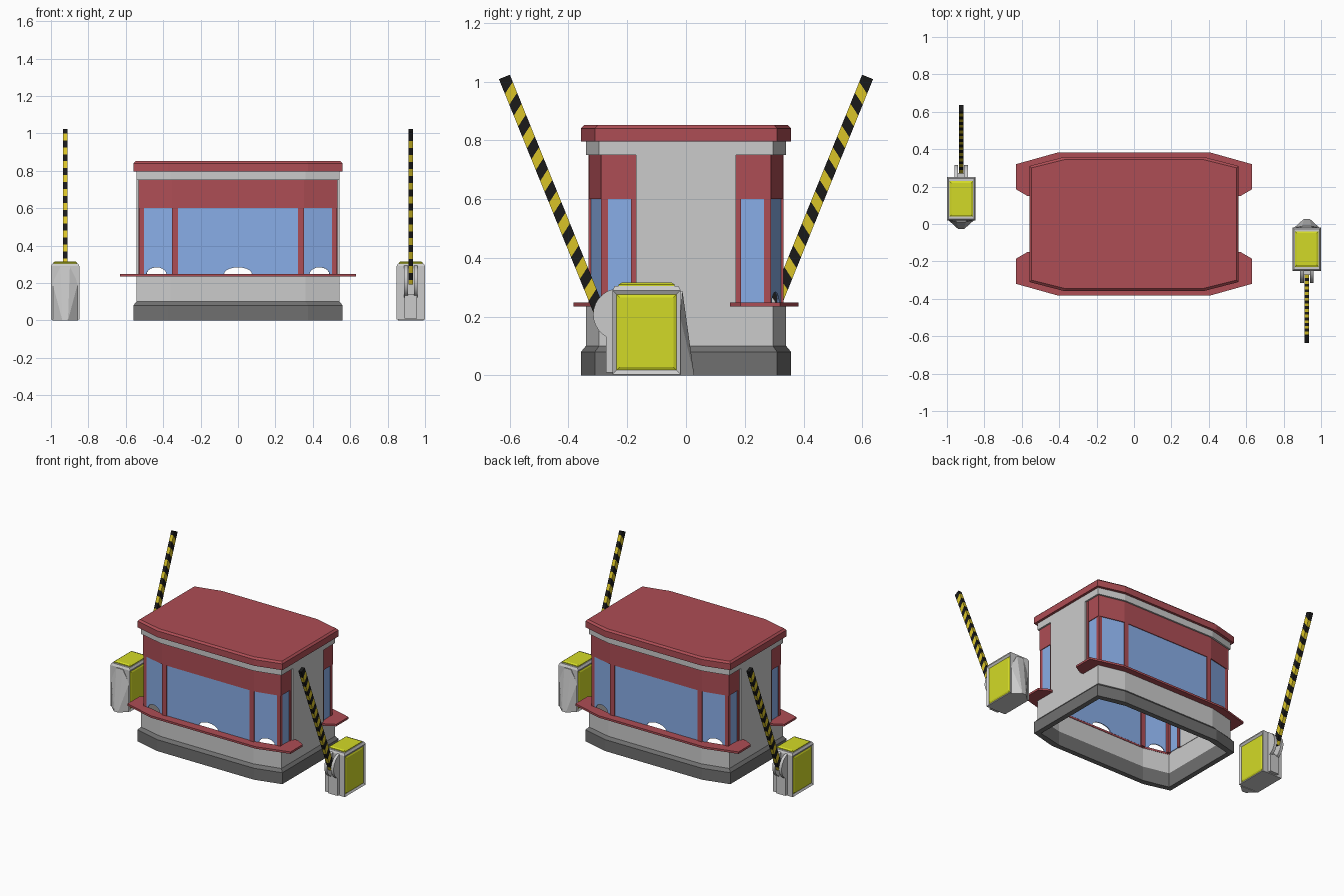
import bpy, bmesh
from math import sin, cos, pi
from mathutils import Vector as V

if "Cube" in bpy.data.objects:
    bpy.data.objects.remove(bpy.data.objects["Cube"])


def material(name, rgb):
    m = bpy.data.materials.new(name)
    m.diffuse_color = (*rgb, 1)
    m.use_nodes = True
    m.node_tree.nodes["Principled BSDF"].inputs["Base Color"].default_value = m.diffuse_color
    return m


RED = material("red", (0.42, 0.075, 0.09))
BLUE = material("blue", (0.25, 0.42, 0.8))
DARK = material("dark_grey", (0.16, 0.16, 0.16))
YELLOW = material("panel_yellow", (0.65, 0.7, 0.02))
STRIPE = material("stripe_yellow", (0.7, 0.55, 0.02))
BLACK = material("black", (0.01, 0.01, 0.01))


def finish(name, bm, *mats):
    bmesh.ops.recalc_face_normals(bm, faces=bm.faces)
    me = bpy.data.meshes.new(name)
    bm.to_mesh(me)
    bm.free()
    for m in mats:
        if m:
            me.materials.append(m)
    ob = bpy.data.objects.new(name, me)
    bpy.context.collection.objects.link(ob)
    return ob


def turned_copy(ob, name):
    # same part turned half way round the vertical axis
    c = ob.copy()
    c.name = name
    c.rotation_euler.z = pi
    bpy.context.collection.objects.link(c)


def loft(bm, loops, wrap):
    rows = [[bm.verts.new(p) for p in lp] for lp in loops]
    n = len(rows[0])
    pairs = list(zip(rows, rows[1:]))
    if wrap:
        pairs.append((rows[-1], rows[0]))
    for a, b in pairs:
        for i in range(n):
            j = (i + 1) % n
            bm.faces.new((a[i], a[j], b[j], b[i]))
    if not wrap:
        bm.faces.new(rows[0])
        bm.faces.new(rows[-1])
    return rows


def prism(name, pts, vec, mat=None):
    bm = bmesh.new()
    loft(bm, [pts, [V(p) + V(vec) for p in pts]], False)
    return finish(name, bm, mat)


def box(name, lo, hi, mat=None):
    pts = [(lo[0], lo[1], lo[2]), (hi[0], lo[1], lo[2]), (hi[0], hi[1], lo[2]), (lo[0], hi[1], lo[2])]
    return prism(name, pts, (0, 0, hi[2] - lo[2]), mat)


def corners(d):
    # the two corners of one quarter of the booth plan, moved out by d
    return (0.56 + d, 0.31 + 0.8 * d), (0.375 + 0.9 * d, 0.358 + d)


def plan(d, z):
    a, b = corners(d)
    q = [a, b]
    return ([V((x, y, z)) for x, y in q] + [V((-x, y, z)) for x, y in q[::-1]]
            + [V((-x, -y, z)) for x, y in q] + [V((x, -y, z)) for x, y in q[::-1]])


def ring(name, profile, mat=None, wrap=True):
    bm = bmesh.new()
    loft(bm, [plan(d, z) for d, z in profile], wrap)
    return finish(name, bm, mat)


# booth shell
ring("plinth", [(0, 0), (0, 0.08), (-0.017, 0.1), (-0.035, 0.1), (-0.035, 0)], DARK)
ring("lower_wall", [(-0.017, 0.1), (-0.017, 0.245), (-0.035, 0.245), (-0.035, 0.1)])
ring("header", [(-0.017, 0.75), (-0.017, 0.8), (-0.04, 0.8), (-0.04, 0.75)])
ring("roof", [(0, 0.796), (0, 0.84), (-0.012, 0.852)], RED, False)
turned_copy(box("side_wall_right", (0.522, -0.17, 0.24), (0.543, 0.17, 0.755)), "side_wall_left")


def u_strip(d, end):
    a, b = corners(d)
    half = [(a[0], -end), (a[0], -a[1]), (b[0], -b[1])]
    return half + [(-x, y) for x, y in half[::-1]]


def u_prism(name, outer, inner, z0, z1, mat):
    pts = [(x, y, z0) for x, y in outer + inner[::-1]]
    return prism(name, pts, (0, 0, z1 - z0), mat)


# counter shelf and red fascia run round each glazed end
shelf = [(0.57, -0.15), (0.63, -0.185), (0.63, -0.32), (0.405, -0.383)]
shelf += [(-x, y) for x, y in shelf[::-1]]
inner = [(0.535, -0.15), (0.53, -0.17), (0.525, -0.28), (0.345, -0.32)]
inner += [(-x, y) for x, y in inner[::-1]]
turned_copy(u_prism("front_shelf", shelf, inner, 0.234, 0.248, RED), "back_shelf")
turned_copy(u_prism("front_fascia", u_strip(-0.028, 0.168), u_strip(-0.042, 0.168), 0.6, 0.752, RED),
            "back_fascia")

# glass panes, with arched serving openings in three of them
strip = u_strip(-0.033, 0.168)
holes = [0, 0.055, 0.075, 0.055, 0]
for k, r in enumerate(holes):
    p, q = V((*strip[k], 0)), V((*strip[k + 1], 0))
    length = (q - p).length
    u = (q - p) / length
    prof = [(0, 0.605), (0, 0.245)]
    if r:
        prof += [(length / 2 - r * cos(pi * i / 10), 0.246 + 0.038 * sin(pi * i / 10)) for i in range(11)]
    prof += [(length, 0.245), (length, 0.605)]
    pts = [p + u * s + V((0, 0, z)) for s, z in prof]
    pane = prism(f"front_glass_{k}", pts, V((u.y, -u.x, 0)) * 0.006, BLUE)
    turned_copy(pane, f"back_glass_{k}")

# window posts
for k, (x, y, w, h) in enumerate([(0.338, -0.32, 0.032, 0.022), (0.515, -0.277, 0.028, 0.024),
                                  (0.522, -0.178, 0.022, 0.018)]):
    for s in (1, -1):
        post = box(f"front_post_{k}", (s * x - w / 2, y - h / 2, 0.24), (s * x + w / 2, y + h / 2, 0.75), RED)
        turned_copy(post, f"back_post_{k}")

# barrier cabinet with framed yellow side panels
X = 0.924
bm = bmesh.new()
loft(bm, [[(X + sx * 0.076, y, z) for sx, y in ((-1, -0.25), (1, -0.25), (1, -0.018), (-1, -0.018))]
          for z in (0.004, 0.29)]
     + [[(X + sx * 0.068, y, 0.305) for sx, y in ((-1, -0.242), (1, -0.242), (1, -0.026), (-1, -0.026))]],
     False)
bm.normal_update()
sides = [f for f in bm.faces if abs(f.normal.x) > 0.95]
bmesh.ops.recalc_face_normals(bm, faces=bm.faces)
bmesh.ops.inset_individual(bm, faces=sides, thickness=0.02, depth=-0.008)
for f in sides:
    f.material_index = 1
bmesh.ops.inset_individual(bm, faces=sides, thickness=0.014, depth=0.005)
cabinet_mats = material("cabinet_grey", (0.8, 0.8, 0.8))
gate = [finish("barrier_cabinet", bm, cabinet_mats, YELLOW)]

# raised yellow lid
bm = bmesh.new()
loft(bm, [[(X + sx * (0.063 - i), -0.134 + sy * (0.095 - i), z) for sx, sy in ((-1, -1), (1, -1), (1, 1), (-1, 1))]
          for i, z in ((0, 0.3), (0, 0.31), (0.01, 0.316))], False)
gate.append(finish("barrier_lid", bm, YELLOW))

# faceted wedge on the back of the cabinet
bm = bmesh.new()
for p in ((-0.068, -0.02, 0), (0.068, -0.02, 0), (-0.015, 0.028, 0), (0.015, 0.028, 0),
          (-0.068, -0.02, 0.2), (0.068, -0.02, 0.2), (-0.025, -0.012, 0.287), (0.025, -0.012, 0.287),
          (-0.025, -0.025, 0.287), (0.025, -0.025, 0.287)):
    bm.verts.new((X + p[0], p[1], p[2]))
bmesh.ops.convex_hull(bm, input=bm.verts)
gate.append(finish("barrier_wedge", bm))

# pivot cheeks with a slot for the arm, and the cover below
for x0 in (-0.036, 0.016):
    disc = [(X + x0, -0.228 + 0.088 * cos(2 * pi * i / 28), 0.208 + 0.088 * sin(2 * pi * i / 28))
            for i in range(28)]
    ob = prism("pivot_cheek", disc, (0.02, 0, 0))
    bpy.ops.object.select_all(action='DESELECT')
    ob.select_set(True)
    bpy.context.view_layer.objects.active = ob
    bpy.ops.object.shade_smooth_by_angle()
    gate.append(ob)
gate.append(box("pivot_cover", (X - 0.034, -0.272, 0.01), (X + 0.034, -0.24, 0.14)))

# raised arm made of slanted stripes
d, n = V((0, -0.375, 0.927)), V((0, 0.927, 0.375))
tip = V((X - 0.012, -0.618, 1.016))
L, N, hw, sk = 0.88, 22, 0.02, 0.014
bm = bmesh.new()
rows = []
for i in range(N + 1):
    k = 0 if i in (0, N) else sk
    c = tip - d * (L * i / N)
    a, b = c - n * hw - d * k, c + n * hw + d * k
    w = V((0.024, 0, 0))
    rows.append([a, b, b + w, a + w])
loft(bm, rows, False)
bm.faces.ensure_lookup_table()
for i, f in enumerate(bm.faces):
    f.material_index = (i // 4) % 2 if i < 4 * N else 0
gate.append(finish("barrier_arm", bm, BLACK, STRIPE))

# second barrier on the other side
for ob in gate:
    turned_copy(ob, ob.name + "_left")
